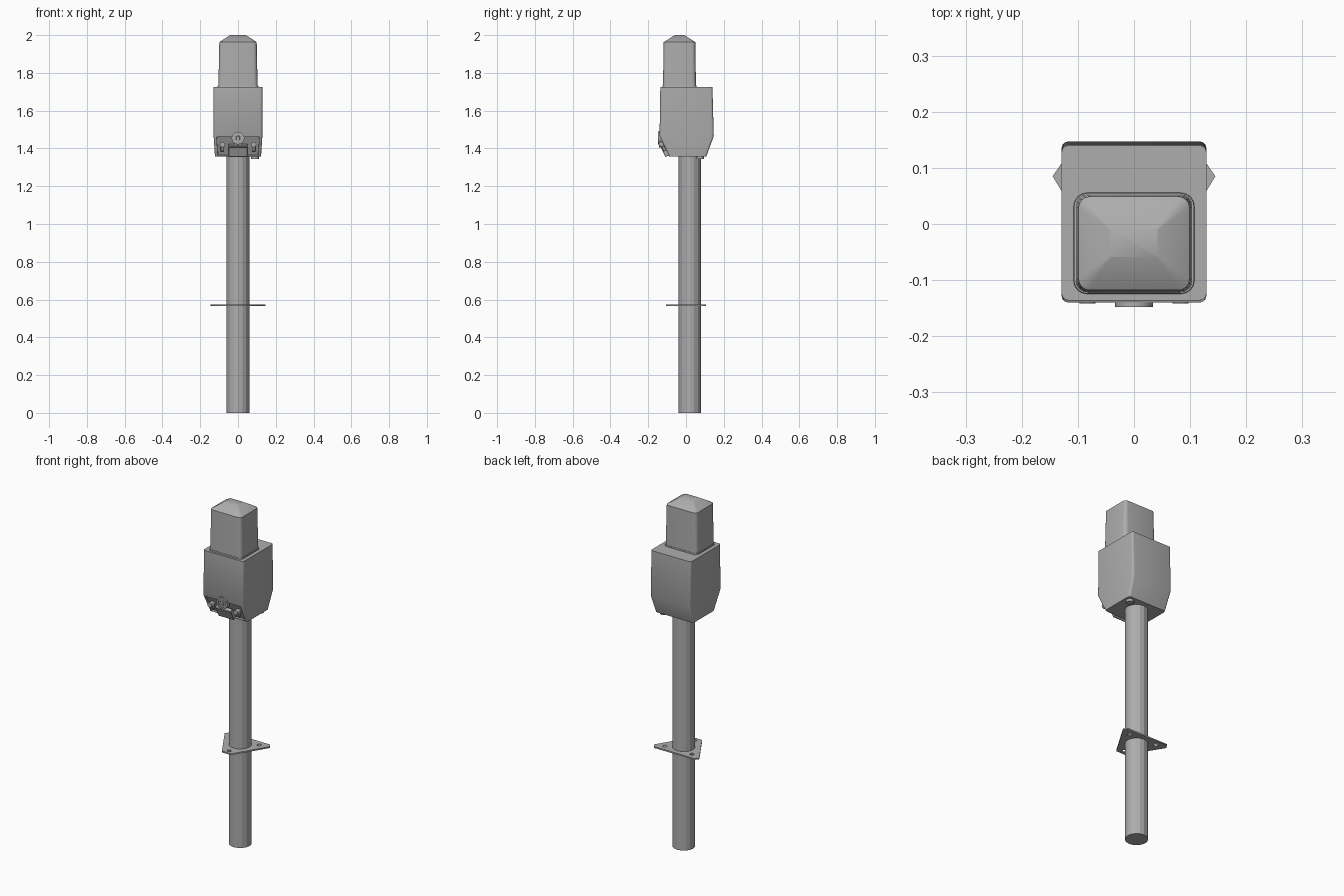
import bpy, bmesh, math
from math import pi, cos, sin
from mathutils import Matrix, Vector

cube = bpy.data.objects.get("Cube")
if cube:
    bpy.data.objects.remove(cube, do_unlink=True)

grey = bpy.data.materials.new("grey_metal")
grey.use_nodes = True
grey.diffuse_color = (0.42, 0.42, 0.42, 1)
grey.node_tree.nodes["Principled BSDF"].inputs["Base Color"].default_value = grey.diffuse_color


def finish(name, bm, smooth=False):
    bmesh.ops.recalc_face_normals(bm, faces=bm.faces[:])
    mesh = bpy.data.meshes.new(name)
    bm.to_mesh(mesh)
    bm.free()
    mesh.materials.append(grey)
    ob = bpy.data.objects.new(name, mesh)
    bpy.context.collection.objects.link(ob)
    if smooth:
        bpy.ops.object.select_all(action='DESELECT')
        ob.select_set(True)
        bpy.context.view_layer.objects.active = ob
        bpy.ops.object.shade_smooth_by_angle(angle=math.radians(35))
    return ob


def rounded_rect(hx, y0, y1, r, z):
    """Section ring with four rounded corners."""
    corners = [(hx - r, y1 - r), (r - hx, y1 - r), (r - hx, y0 + r), (hx - r, y0 + r)]
    return [Vector((cx + r * cos((q + k / 4) * pi / 2), cy + r * sin((q + k / 4) * pi / 2), z))
            for q, (cx, cy) in enumerate(corners) for k in range(5)]


def loft(sections):
    bm = bmesh.new()
    rings = [[bm.verts.new(p) for p in rounded_rect(*s)] for s in sections]
    n = len(rings[0])
    for a, b in zip(rings, rings[1:]):
        for i in range(n):
            j = (i + 1) % n
            bm.faces.new((a[i], a[j], b[j], b[i]))
    bm.faces.new(rings[0][::-1])
    bm.faces.new(rings[-1])
    bmesh.ops.recalc_face_normals(bm, faces=bm.faces[:])
    return bm


def cylinder(name, start, end, r, sides=16, smooth=False):
    start, end = Vector(start), Vector(end)
    axis = end - start
    turn = axis.to_track_quat('Z', 'Y').to_matrix().to_4x4()
    bm = bmesh.new()
    bmesh.ops.create_cone(bm, cap_ends=True, segments=sides, radius1=r, radius2=r,
                          depth=axis.length, matrix=Matrix.Translation((start + end) / 2) @ turn)
    return finish(name, bm, smooth)


def box(name, centre, size, tilt=0):
    bm = bmesh.new()
    bmesh.ops.create_cube(bm, size=1, matrix=Matrix.Translation(centre)
                          @ Matrix.Rotation(tilt, 4, 'X') @ Matrix.Diagonal((*size, 1)))
    bmesh.ops.bevel(bm, geom=bm.edges[:], offset=0.002, segments=1, affect='EDGES')
    return finish(name, bm)


# Pole
cylinder("pole", (0, 0.02, 0), (0, 0.02, 1.365), 0.06)

# Triangular mounting plate with three bolt holes
curve = bpy.data.curves.new("plate_outline", 'CURVE')
curve.dimensions = '2D'
curve.fill_mode = 'BOTH'
curve.extrude = 0.004
half = [(0.03, -0.105), (0.145, 0.085), (0.13, 0.107)]
loops = [half + [(-x, y) for x, y in reversed(half)]]
for k in range(3):
    a = -pi / 2 + k * 2 * pi / 3
    cx, cy = 0.1 * cos(a), 0.02 + 0.1 * sin(a)
    loops.append([(cx + 0.012 * cos(t * pi / 6), cy + 0.012 * sin(t * pi / 6)) for t in range(12)])
for pts in loops:
    spline = curve.splines.new('POLY')
    spline.points.add(len(pts) - 1)
    for p, (x, y) in zip(spline.points, pts):
        p.co = (x, y, 0, 1)
    spline.use_cyclic_u = True
temp = bpy.data.objects.new("plate_outline", curve)
bpy.context.collection.objects.link(temp)
bpy.context.view_layer.update()
flat = bpy.data.meshes.new_from_object(temp.evaluated_get(bpy.context.evaluated_depsgraph_get()))
bpy.data.objects.remove(temp, do_unlink=True)
bm = bmesh.new()
bm.from_mesh(flat)
bmesh.ops.remove_doubles(bm, verts=bm.verts[:], dist=0.0001)
bmesh.ops.translate(bm, verts=bm.verts[:], vec=(0, 0, 0.57))
finish("mounting_plate", bm)

# Housing, with a recessed panel on the sloping lower front
bm = loft([(0.122, -0.088, 0.107, 0.012, 1.357),
           (0.129, -0.14, 0.147, 0.012, 1.465),
           (0.129, -0.136, 0.14, 0.012, 1.725)])
bm.normal_update()
panel = max((f for f in bm.faces if f.normal.y < -0.5 and f.normal.z < -0.2),
            key=lambda f: f.calc_area())
bmesh.ops.inset_region(bm, faces=[panel], thickness=0.005)
bmesh.ops.inset_region(bm, faces=[panel], thickness=0.001, depth=-0.008)
finish("housing", bm, True)

# Upper cover with a hipped top and a small rim at its base
finish("top_cover", loft([(0.104, -0.122, 0.053, 0.022, 1.72),
                          (0.099, -0.118, 0.049, 0.02, 1.963),
                          (0.042, -0.059, -0.009, 0.001, 2.0)]), True)
finish("cover_rim", loft([(0.108, -0.125, 0.056, 0.024, 1.722),
                          (0.107, -0.124, 0.055, 0.024, 1.732)]), True)

# Lock on the front edge: disc, raised ring and key block
cylinder("lock_disc", (0, -0.10, 1.455), (0, -0.142, 1.455), 0.034, 16, True)
bm = bmesh.new()
rings = [[bm.verts.new((r * cos(i * pi / 8), y, 1.455 + r * sin(i * pi / 8))) for i in range(16)]
         for r, y in [(0.034, -0.135), (0.034, -0.148), (0.024, -0.148), (0.024, -0.135)]]
for a, b in zip(rings, rings[1:] + rings[:1]):
    for i in range(16):
        j = (i + 1) % 16
        bm.faces.new((a[i], a[j], b[j], b[i]))
finish("lock_ring", bm, True)
box("lock_key", (0, -0.142, 1.455), (0.022, 0.012, 0.022))

# Sloping handle plate below the lock
tilt = math.atan2(0.052, 0.108)
box("handle_plate", (0, -0.112, 1.387), (0.1, 0.022, 0.062), tilt)
box("handle_lip", (0, -0.128, 1.415), (0.1, 0.022, 0.012), tilt)

# Side latches
for side, sx in (("right", -1), ("left", 1)):
    x = 0.083 * sx
    cylinder(side + "_latch_pin", (x, -0.095, 1.42), (x, -0.142, 1.42), 0.014, 12, True)
    box(side + "_latch_tab", (x, -0.119, 1.405), (0.02, 0.016, 0.04), tilt)

# Drain plug under the housing
cylinder("drain_plug", (0.09, 0.075, 1.36), (0.09, 0.075, 1.343), 0.02, 12, True)
